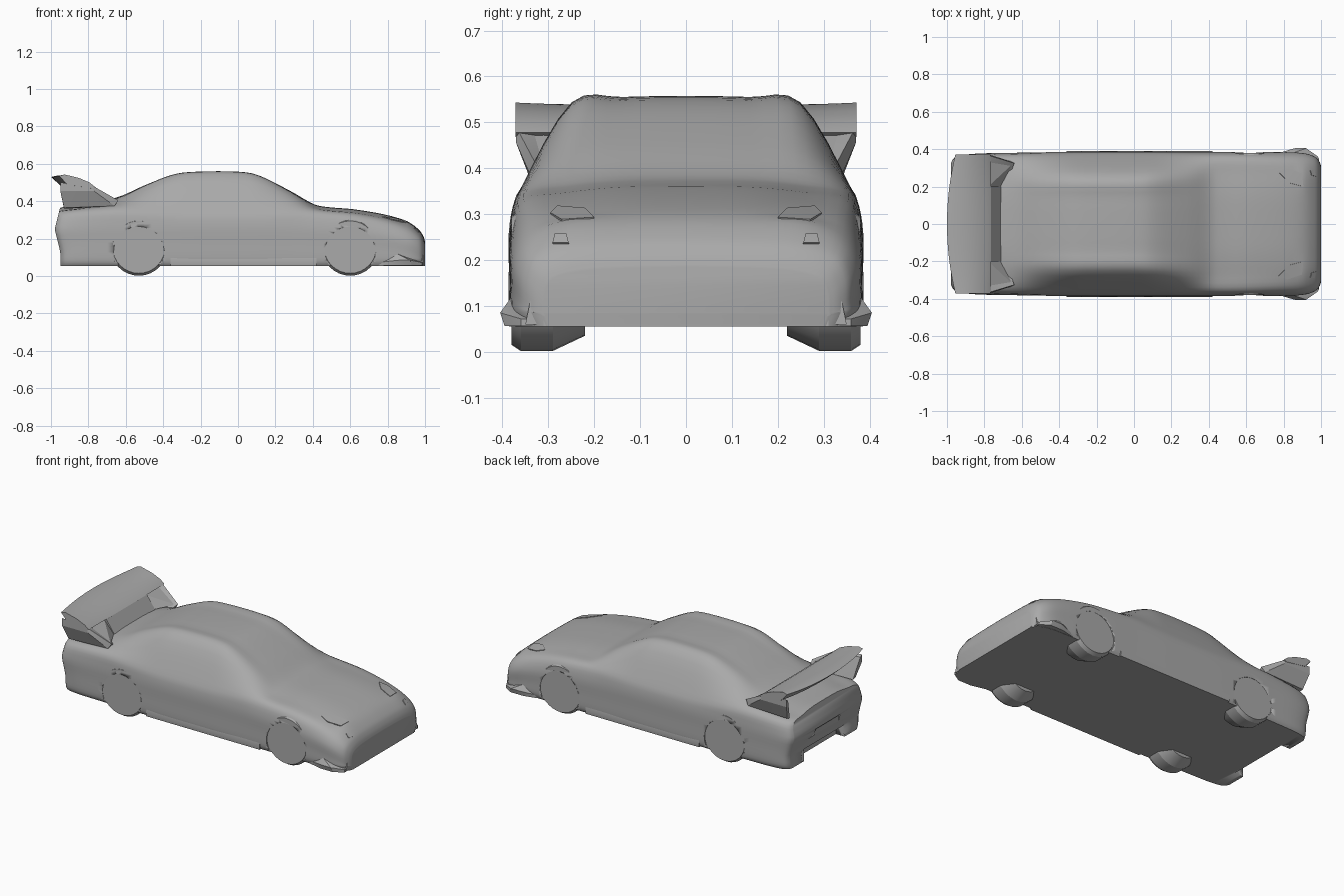
import bpy, bmesh, math
from mathutils import Vector

cube = bpy.data.objects.get("Cube")
if cube:
    bpy.data.objects.remove(cube, do_unlink=True)

grey = bpy.data.materials.new("body_grey")
grey.use_nodes = True
grey.diffuse_color = (0.4, 0.4, 0.4, 1)
grey.node_tree.nodes["Principled BSDF"].inputs["Base Color"].default_value = (0.4, 0.4, 0.4, 1)


def finish(name, bm, angle=35):
    bmesh.ops.recalc_face_normals(bm, faces=bm.faces)
    mesh = bpy.data.meshes.new(name)
    bm.to_mesh(mesh)
    bm.free()
    ob = bpy.data.objects.new(name, mesh)
    bpy.context.collection.objects.link(ob)
    mesh.materials.append(grey)
    bpy.ops.object.select_all(action='DESELECT')
    ob.select_set(True)
    bpy.context.view_layer.objects.active = ob
    bpy.ops.object.shade_smooth_by_angle(angle=math.radians(angle))
    return ob


def hull(name, points):
    bm = bmesh.new()
    for p in points:
        bm.verts.new(p)
    bmesh.ops.convex_hull(bm, input=bm.verts)
    return finish(name, bm, 20)


def spline(points, steps):
    """Smooth curve through the points."""
    pts = [Vector(p) for p in points]
    pts = [pts[0]] + pts + [pts[-1]]
    out = []
    for a, b, c, d in zip(pts, pts[1:], pts[2:], pts[3:]):
        for k in range(steps):
            t = k / steps
            out.append(0.5 * (2*b + (c-a)*t + (2*a-5*b+4*c-d)*t*t + (3*b-a-3*c+d)*t**3))
    return out + [pts[-1]]


# Body stations: x, top height, half width, shoulder half width, shoulder height, roof edge half width
stations = [
    (-0.98, 0.365, 0.33, 0.31, 0.335, 0.22),
    (-0.95, 0.37, 0.36, 0.33, 0.34, 0.23),
    (-0.85, 0.38, 0.375, 0.345, 0.35, 0.24),
    (-0.65, 0.42, 0.38, 0.355, 0.36, 0.245),
    (-0.50, 0.485, 0.383, 0.358, 0.36, 0.245),
    (-0.35, 0.54, 0.385, 0.358, 0.36, 0.25),
    (-0.22, 0.555, 0.386, 0.358, 0.36, 0.25),
    (0.00, 0.555, 0.386, 0.358, 0.36, 0.25),
    (0.12, 0.533, 0.386, 0.358, 0.36, 0.255),
    (0.28, 0.455, 0.385, 0.358, 0.355, 0.26),
    (0.40, 0.387, 0.385, 0.355, 0.345, 0.265),
    (0.48, 0.369, 0.385, 0.355, 0.338, 0.265),
    (0.62, 0.357, 0.384, 0.352, 0.325, 0.26),
    (0.78, 0.33, 0.383, 0.345, 0.295, 0.26),
    (0.90, 0.295, 0.378, 0.34, 0.255, 0.26),
    (0.965, 0.25, 0.36, 0.33, 0.215, 0.25),
    (0.99, 0.215, 0.335, 0.31, 0.185, 0.24),
    (1.00, 0.185, 0.31, 0.29, 0.16, 0.22),
]
FLOOR = 0.055


def section(top, w, bw, bz, rw):
    crown = 0.014 if top > 0.3 else 0.008
    side = [(w - 0.012, FLOOR), (w, FLOOR + 0.03), (w, bz * 0.5), (w - 0.002, bz * 0.78),
            (bw, bz), (rw, top - crown), (rw * 0.55, top - 0.002), (0, top)]
    return spline([Vector(p) for p in side], 4)


bm = bmesh.new()
rows = []
for x, top, w, bw, bz, rw in spline(stations, 4):
    tail = max(0.0, (-x - 0.8) / 0.18)
    row = []
    for y, z in section(top, w, bw, bz, rw):
        bulge = min(0.03, abs(z - 0.25) * 0.25) * tail
        row.append((x + bulge, y, z))
    right = [bm.verts.new(p) for p in row]
    left = [bm.verts.new((p[0], -p[1], p[2])) for p in row[:-1]]
    rows.append(right + left[::-1])
n = len(rows[0])
for a, b in zip(rows, rows[1:]):
    for i in range(n):
        j = (i + 1) % n
        bm.faces.new((a[i], a[j], b[j], b[i]))
for ring in (rows[0], rows[-1]):
    for i in range(n // 2):
        quad = [ring[i], ring[i + 1], ring[n - 2 - i], ring[n - 1 - i]]
        bm.faces.new(list(dict.fromkeys(quad)))
body = finish("body_shell", bm)


def cut(name, cutter):
    mod = body.modifiers.new(name, 'BOOLEAN')
    mod.operation = 'DIFFERENCE'
    mod.solver = 'EXACT'
    mod.object = cutter
    cutter.hide_render = True
    cutter.hide_viewport = True
    cutter.display_type = 'WIRE'


def box(name, x0, x1, y0, y1, z0, z1):
    return hull(name, [(x, y, z) for x in (x0, x1) for y in (y0, y1) for z in (z0, z1)])


# Recesses in the rear bumper
cut("diffuser_recess", box("diffuser_cutter", -1.1, -0.89, -0.2, 0.2, 0.0, 0.13))
cut("plate_recess", box("plate_cutter", -1.1, -0.965, -0.12, 0.12, 0.17, 0.23))


def disc(name, x, y0, y1, z, r):
    ring = [(math.cos(a * math.pi / 16) * r, math.sin(a * math.pi / 16) * r) for a in range(32)]
    return hull(name, [(x + u, y, z + v) for y in (y0, y1) for u, v in ring])


for s, side in ((1, "left"), (-1, "right")):
    # Wheels with a chamfered inner shoulder
    for x, end in ((0.6, "front"), (-0.53, "rear")):
        ring = [(math.cos(a * math.pi / 16), math.sin(a * math.pi / 16)) for a in range(32)]
        hull(f"{end}_{side}_wheel",
             [(x + u * r, s * y, 0.155 + v * r)
              for y, r in ((0.22, 0.12), (0.29, 0.153), (0.36, 0.153), (0.38, 0.14)) for u, v in ring])
        cut(f"{end}_{side}_arch", disc(f"{end}_{side}_arch_cutter", x, s * 0.378, s * 0.45, 0.13, 0.135))

    # Side sill
    hull(f"{side}_sill", [(x, s * y, z) for x in (-0.36, 0.42)
                          for y, z in ((0.34, 0.055), (0.386, 0.055), (0.389, 0.075), (0.385, 0.1), (0.34, 0.1))])

    # Front splitter corner
    hull(f"{side}_splitter_corner",
         [(x, s * y, z) for x, y in ((0.74, 0.37), (0.84, 0.395), (0.93, 0.395), (0.985, 0.36), (0.99, 0.2))
          for z in (0.056, 0.072)] + [(0.86, s * 0.405, 0.085), (0.92, s * 0.405, 0.085), (0.85, s * 0.38, 0.12)])

    # Vertical fin at the bumper corner
    hull(f"{side}_bumper_fin", [(0.95, s * 0.35, 0.06), (0.99, s * 0.35, 0.06), (0.99, s * 0.31, 0.06),
                                (0.95, s * 0.30, 0.18), (0.985, s * 0.31, 0.18), (0.985, s * 0.325, 0.18)])

    # Wing support
    hull(f"{side}_wing_support",
         [(x, s * y, z) for x, y, z in (
             (-0.95, 0.37, 0.5), (-0.79, 0.37, 0.49), (-0.95, 0.355, 0.49), (-0.79, 0.33, 0.48),
             (-0.95, 0.37, 0.455), (-0.77, 0.37, 0.455),
             (-0.93, 0.335, 0.365), (-0.66, 0.335, 0.375), (-0.64, 0.325, 0.405),
             (-0.93, 0.31, 0.36), (-0.66, 0.27, 0.38))])

    # Wing foot running inwards
    hull(f"{side}_wing_foot",
         [(x, s * y, z) for x, y, z in (
             (-0.79, 0.19, 0.48), (-0.77, 0.34, 0.47), (-0.72, 0.19, 0.4), (-0.65, 0.32, 0.4),
             (-0.78, 0.19, 0.38), (-0.74, 0.32, 0.37))])

# Floor lip joining the splitter corners
box("front_lip", 0.8, 0.998, -0.31, 0.31, 0.055, 0.068)

# Wing blade, swept back in the middle
bm = bmesh.new()
blade = [(-1.0, 0.53), (-0.965, 0.538), (-0.87, 0.522), (-0.8, 0.5), (-0.765, 0.478), (-0.78, 0.468), (-0.95, 0.485)]
previous = None
for i in range(-8, 9):
    t = abs(i) / 8
    ring = []
    for x, z in blade:
        rear = (-0.77 - x) / 0.23
        ring.append(bm.verts.new((x + 0.045 * t ** 2 * rear, 0.372 * i / 8, z + 0.006 * t ** 4 * rear)))
    if previous:
        for k in range(len(ring)):
            j = (k + 1) % len(ring)
            bm.faces.new((previous[k], previous[j], ring[j], ring[k]))
    if abs(i) == 8:
        bm.faces.new(ring)
    previous = ring
finish("wing_blade", bm)

# Sloping panel under the front of the wing
hull("wing_front_panel", [(x, y, z) for y in (-0.2, 0.2)
                          for x, z in ((-0.79, 0.48), (-0.765, 0.478), (-0.71, 0.4), (-0.73, 0.39))])


def plate(name, points):
    """Thin raised patch lying on the nose, found by casting rays on the shell."""
    for s, side in ((1, "left"), (-1, "right")):
        hits = []
        for y, z in points:
            ok, loc, nor, _ = body.ray_cast(Vector((2, s * y, z)), Vector((-1, 0, 0)))
            if ok:
                hits += [loc + nor * 0.004, loc - nor * 0.003]
        if len(hits) > 5:
            hull(f"{side}_{name}", hits)


# Headlights and fog lamps
plate("fog_lamp", [(0.255, 0.235), (0.29, 0.235), (0.285, 0.255), (0.26, 0.255)])
plate("headlight", [(0.2, 0.29), (0.27, 0.285), (0.295, 0.3), (0.28, 0.315), (0.22, 0.31)])
